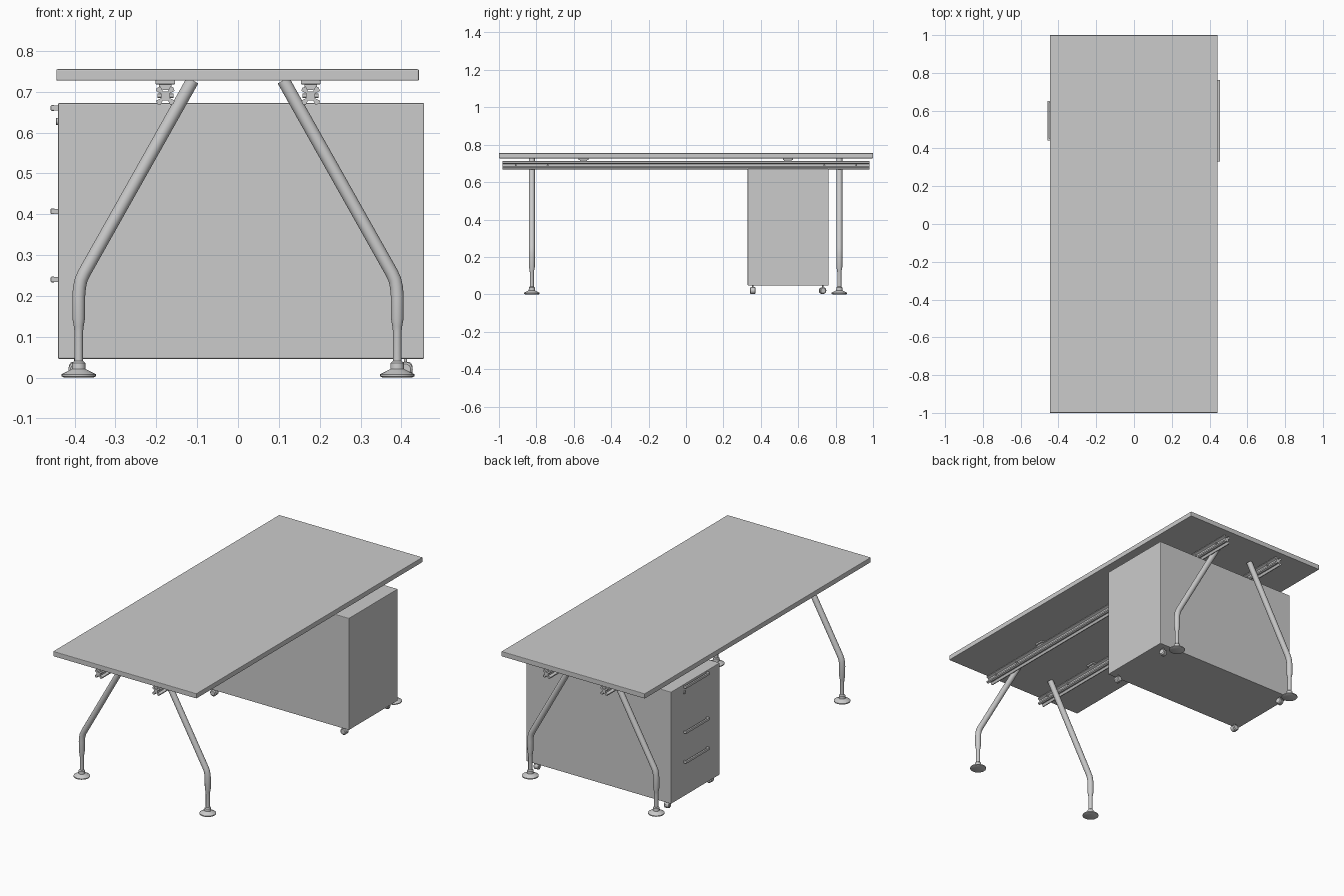
import bpy
import bmesh
from math import radians, cos, sin, pi
from mathutils import Vector, Matrix

if "Cube" in bpy.data.objects:
    bpy.data.objects.remove(bpy.data.objects["Cube"], do_unlink=True)


def finish(name, bm, matrix=None, smooth=True, bevel=0):
    """Turn a bmesh into a named object, with optional bevel and smoothing."""
    if matrix:
        bm.transform(matrix)
    bmesh.ops.recalc_face_normals(bm, faces=bm.faces)
    mesh = bpy.data.meshes.new(name)
    bm.to_mesh(mesh)
    bm.free()
    obj = bpy.data.objects.new(name, mesh)
    bpy.context.collection.objects.link(obj)
    if bevel:
        mod = obj.modifiers.new("Bevel", "BEVEL")
        mod.width, mod.segments = bevel, 2
    if smooth:
        bpy.ops.object.select_all(action="DESELECT")
        obj.select_set(True)
        bpy.context.view_layer.objects.active = obj
        bpy.ops.object.shade_smooth_by_angle(angle=radians(35))
    return obj


def box(name, low, high, bevel=0):
    low, high = Vector(low), Vector(high)
    bm = bmesh.new()
    bmesh.ops.create_cube(bm, size=1)
    size = Matrix.Diagonal((high - low).to_4d())
    size[3][3] = 1
    return finish(name, bm, Matrix.Translation((low + high) / 2) @ size, False, bevel)


def tube(name, path, matrix=None, sides=24):
    """Sweep circles along an x-z path of (x, z, radius) points."""
    bm = bmesh.new()
    rings = []
    pts = [Vector((x, 0, z)) for x, z, r in path]
    for i, (x, z, r) in enumerate(path):
        ahead = (pts[min(i + 1, len(pts) - 1)] - pts[i]).normalized()
        behind = (pts[i] - pts[max(i - 1, 0)]).normalized()
        tangent = (ahead + behind).normalized()
        across = Vector((tangent.z, 0, -tangent.x))
        rings.append([bm.verts.new(pts[i] + r * (across * cos(a) + Vector((0, sin(a), 0))))
                      for a in (2 * pi * k / sides for k in range(sides))])
    for a, b in zip(rings, rings[1:]):
        for k in range(sides):
            n = (k + 1) % sides
            bm.faces.new((a[k], a[n], b[n], b[k]))
    bm.faces.new(rings[0])
    bm.faces.new(rings[-1])
    return finish(name, bm, matrix)


def place(x, y, z=0, axis="Z", angle=0):
    return Matrix.Translation((x, y, z)) @ Matrix.Rotation(radians(angle), 4, axis)


# Table top
box("table_top", (-0.445, -1, 0.727), (0.443, 1, 0.755), bevel=0.003)

# Bent legs with a tapered shin and a flared foot
LEG = [(0.39, 0.03, 0.0105), (0.39, 0.112, 0.0105), (0.39, 0.125, 0.012),
       (0.39, 0.145, 0.0155), (0.39, 0.2, 0.0158), (0.388, 0.222, 0.0158),
       (0.384, 0.24, 0.0158), (0.376, 0.257, 0.0158), (0.111, 0.728, 0.0158)]
FOOT = [(0, 0, 0.036), (0, 0.003, 0.042), (0, 0.008, 0.042), (0, 0.015, 0.028),
        (0, 0.021, 0.017), (0, 0.036, 0.016), (0, 0.041, 0.011)]
for end, y in (("front", -0.824), ("back", 0.82)):
    for side, s in (("right", -1), ("left", 1)):
        tube(f"{end}_{side}_leg", [(s * x, z, r) for x, z, r in LEG], place(0, y))
        tube(f"{end}_{side}_foot", FOOT, place(s * 0.39, y))

# Grooved rails: one quarter of the section, repeated four times
QUARTER = [(0.006, 0.011), (0.012, 0.023), (0.019, 0.021), (0.023, 0.012), (0.011, 0.006)]
for side, s in (("right", -1), ("left", 1)):
    rail_x = s * 0.178
    bm = bmesh.new()
    verts = []
    for q in range(4):
        turn = Matrix.Rotation(-q * pi / 2, 2)
        for p in QUARTER:
            v = turn @ Vector(p)
            verts.append(bm.verts.new((v.x, -0.98, v.y)))
    face = bm.faces.new(verts)
    grown = bmesh.ops.extrude_face_region(bm, geom=[face])["geom"]
    bmesh.ops.translate(bm, vec=(0, 1.96, 0),
                        verts=[v for v in grown if isinstance(v, bmesh.types.BMVert)])
    finish(f"{side}_rail", bm, place(rail_x, 0, 0.69), smooth=False)

    # Spacer pads joining each rail to the top
    for end, y in (("front", -0.548), ("back", 0.545)):
        box(f"{end}_{side}_pad", (rail_x - 0.024, y - 0.027, 0.718),
            (rail_x + 0.024, y + 0.027, 0.728), bevel=0.002)
        box(f"{end}_{side}_pad_neck", (rail_x - 0.015, y - 0.02, 0.704),
            (rail_x + 0.015, y + 0.02, 0.72))
    # Rail screws on either side of each leg
    for i, y in enumerate((-0.91, -0.74, 0.74, 0.91)):
        tube(f"{side}_rail_screw_{i + 1}", [(0, -0.0195, 0.005), (0, 0.0195, 0.005)],
             place(rail_x, y, 0.69, "Y", 90), sides=12)

# Drawer pedestal
box("pedestal", (-0.441, 0.33, 0.046), (0.456, 0.762, 0.672), bevel=0.003)

# Drawer handles on two posts each
for name, z in (("top", 0.66), ("middle", 0.407), ("bottom", 0.24)):
    box(f"{name}_handle", (-0.459, 0.442, z - 0.007), (-0.448, 0.652, z + 0.007), bevel=0.003)
    for i, y in enumerate((0.447, 0.647)):
        box(f"{name}_handle_post_{i + 1}", (-0.45, y - 0.005, z - 0.006),
            (-0.438, y + 0.005, z + 0.006))
tube("drawer_lock", [(0, -0.004, 0.009), (0, 0.004, 0.009), (0, 0.005, 0.008)],
     place(-0.441, 0.645, 0.627, "Y", -90))

# Twin-wheel swivel casters
WHEEL = [(0, 0.003, 0.016), (0, 0.004, 0.018), (0, 0.011, 0.018), (0, 0.015, 0.013)]
for end, y, turn in (("front", 0.357, 90), ("back", 0.73, 15)):
    for side, x in (("right", -0.397), ("left", 0.41)):
        base = place(x, y, 0.02, "Z", turn)
        for i, flip in enumerate((90, -90)):
            tube(f"{end}_{side}_caster_wheel_{i + 1}", WHEEL,
                 base @ Matrix.Rotation(radians(flip), 4, "Y"))
        tube(f"{end}_{side}_caster_stem", [(0, 0.015, 0.004), (0, 0.05, 0.004)], place(x, y), 12)
        tube(f"{end}_{side}_caster_hood", [(0, -0.004, 0.0175), (0, 0.004, 0.0175)],
             base @ Matrix.Rotation(radians(90), 4, "Y"))
